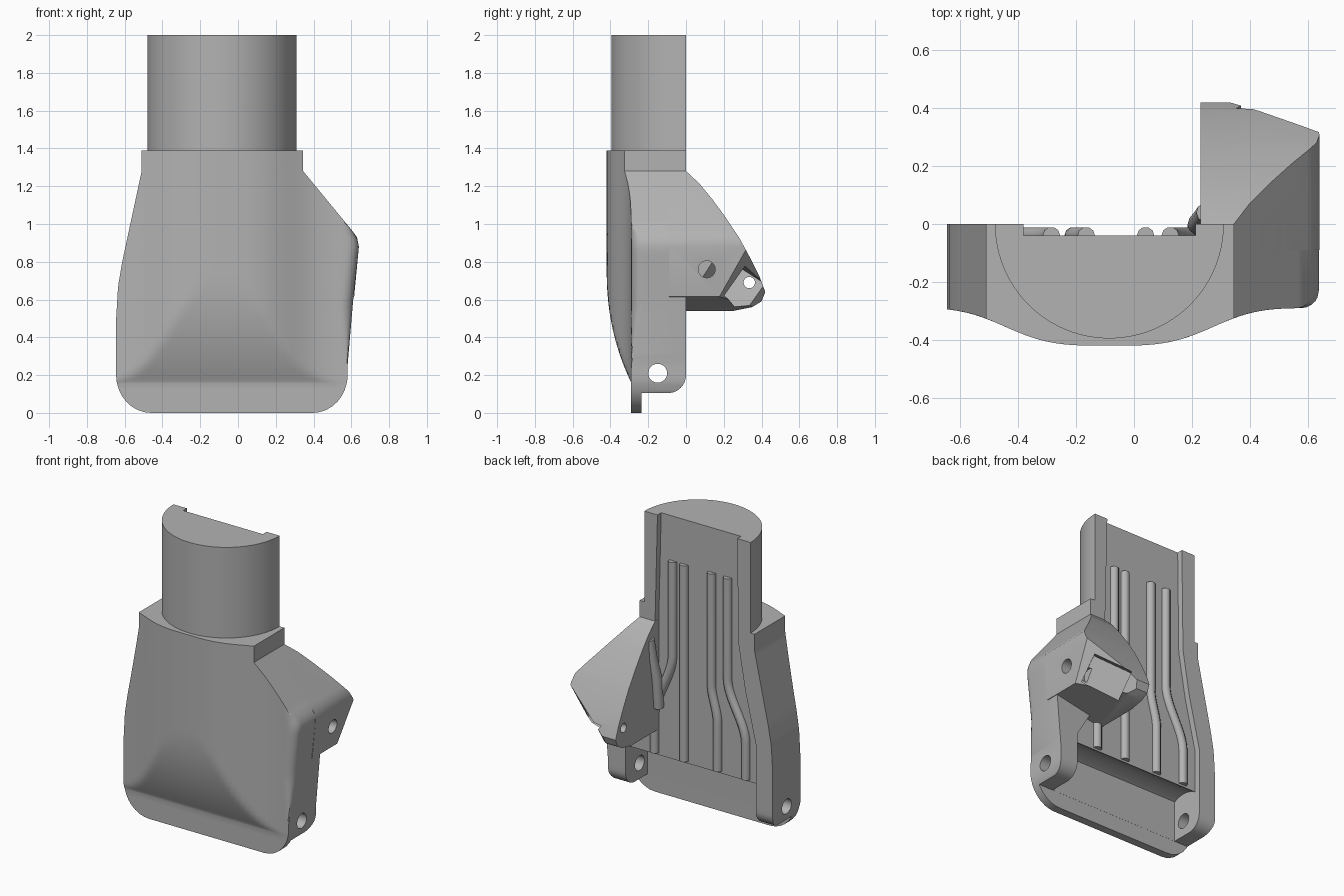
import bpy, bmesh, math
from mathutils import Matrix, Vector

cube = bpy.data.objects.get("Cube")
if cube:
    bpy.data.objects.remove(cube)

grey = bpy.data.materials.new("plain grey")
grey.use_nodes = True
grey.diffuse_color = (0.45, 0.45, 0.45, 1)
grey.node_tree.nodes["Principled BSDF"].inputs["Base Color"].default_value = (0.45, 0.45, 0.45, 1)


def loft(name, rings):
    """Closed solid through rings of equal point count."""
    bm = bmesh.new()
    loops = [[bm.verts.new(p) for p in ring] for ring in rings]
    n = len(loops[0])
    for a, b in zip(loops, loops[1:]):
        for i in range(n):
            j = (i + 1) % n
            bm.faces.new((a[i], a[j], b[j], b[i]))
    bm.faces.new(loops[0])
    bm.faces.new(loops[-1])
    bmesh.ops.recalc_face_normals(bm, faces=bm.faces)
    mesh = bpy.data.meshes.new(name)
    bm.to_mesh(mesh)
    bm.free()
    mesh.materials.append(grey)
    ob = bpy.data.objects.new(name, mesh)
    bpy.context.collection.objects.link(ob)
    return ob


def prism(name, pts, axis, lo, hi):
    """Extrude a 2D outline along the named axis."""
    place = {"x": lambda p, d: (d, p[0], p[1]),
             "y": lambda p, d: (p[0], d, p[1]),
             "z": lambda p, d: (p[0], p[1], d)}[axis]
    return loft(name, [[place(p, d) for p in pts] for d in (lo, hi)])


def arc(cx, cy, r, a0, a1, n):
    angles = [math.radians(a0 + (a1 - a0) * i / n) for i in range(n + 1)]
    return [(cx + r * math.cos(a), cy + r * math.sin(a)) for a in angles]


def rod(y, z, r, lo, hi):
    return prism("pin_cutter", arc(y, z, r, 0, 345, 23), "x", lo, hi)


def carve(ob, cutters, op="DIFFERENCE"):
    bpy.context.view_layer.objects.active = ob
    for c in cutters:
        c.hide_render = True
        mod = ob.modifiers.new("cut", "BOOLEAN")
        mod.operation, mod.solver, mod.object = op, "EXACT", c
        bpy.ops.object.modifier_apply(modifier=mod.name)


def smooth(ob):
    bpy.ops.object.select_all(action="DESELECT")
    ob.select_set(True)
    bpy.context.view_layer.objects.active = ob
    bpy.ops.object.shade_smooth_by_angle(angle=math.radians(28))


def lerp(table, z):
    for (z0, v0), (z1, v1) in zip(table, table[1:]):
        if z <= z1:
            return v0 + (v1 - v0) * (z - z0) / (z1 - z0)
    return table[-1][1]


# Palm outline and front surface
LEFT = [(0, -.645), (.5, -.645), (.67, -.635), (.8, -.613), (1.28, -.51), (1.4, -.51)]
RIGHT = [(0, .58), (.25, .58), (.6, .61), (.88, .64), (.93, .63), (.97, .6), (1.28, .345), (1.4, .345)]


def front(x, z, xr):
    bulge = -.29 - .13 * math.exp(-(abs(x + .085) / .398) ** 3.5)
    t = min(max((z - .16) / .6, 0), 1)
    slope = -.29 - .13 * (1 - (1 - t) ** 2.2)
    y = max(bulge, slope)
    r = .06 * min(max((z - .25) / .3, 0), max((1.0 - z) / .06, 0), 1)
    d = xr - x
    if d < r:
        y += r - math.sqrt(max(r * r - (r - d) ** 2, 0))
    return y


steps = [i / 40 for i in range(39)] + [.965, .98, .99, .996, 1]
heights = [0, .004, .015, .035, .06, .09, .12, .155, .165, .18]
heights += [.2 + .03 * i for i in range(36)] + [1.28, 1.39]
rings = []
for z in heights:
    k = max(0, (.2 - z) / .2)
    inset = .185 * (1 - math.sqrt(1 - k * k))
    xl, xr = lerp(LEFT, z) + inset, lerp(RIGHT, z) - inset
    xs = [xl + (xr - xl) * s for s in steps]
    rings.append([(x, front(x, z, xr), z) for x in xs] + [(xr, 0, z), (xl, 0, z)])
palm = loft("palm_shell", rings)

# Half-round wrist
wrist = prism("wrist", arc(-.085, 0, .395, 180, 360, 48), "z", 1.3, 2)

# Back recess, knuckle groove, ear rounding and pin hole
recess = prism("recess_cutter", [
    (-.38, 2.1), (-.39, 1.3), (-.44, 1.0), (-.52, .65), (-.52, .2),
    (.45, .2), (.45, .4), (.3, .65), (.24, 1.0), (.23, 1.3), (.21, 2.1)], "y", -.04, .2)
groove = prism("groove_cutter", [(-.235, -.1)] + arc(-.15, .21, .19, 116, 55, 12)
               + [(.2, .366), (.2, -.1)], "x", -.52, .45)
ears = prism("ear_cutter", [(-.235, -.1), (-.235, .105)] + arc(-.095, .2, .095, 270, 360, 10)
             + [(.1, .2), (.1, -.1)], "x", -.8, .8)
pin = rod(-.15, .21, .05, -.9, .9)
carve(palm, [recess, groove, ears, pin])
carve(wrist, [recess])

# Thumb mount: front outline crossed with side outline
thumb = prism("thumb_mount", [
    (.23, .54), (.615, .615), (.64, .88), (.63, .93), (.6, .97), (.345, 1.28), (.23, 1.28)], "y", -.1, .6)
side = prism("side_cutter", [
    (-.09, 1.3), (0, 1.28), (.07, 1.215), (.14, 1.13), (.21, 1.035), (.28, .93), (.34, .82),
    (.39, .72), (.42, .64), (.4, .59), (.35, .56), (.25, .54), (.18, .53), (-.09, .53)], "x", 0, 1)
carve(thumb, [side], "INTERSECT")

# Slanted mouth, its pocket and hinge holes
outer, upper, tip = Vector((.64, .16, .62)), Vector((.62, .33, .86)), Vector((.33, .42, .64))
v = (upper - outer).normalized()
n = (tip - outer).cross(v).normalized()
if n.y < 0:
    n = -n
u = v.cross(n)


def slanted_box(name, center, size):
    sx, sy, sz = (s / 2 for s in size)
    flat = [(-sx, -sy), (sx, -sy), (sx, sy), (-sx, sy)]
    return loft(name, [[center + u * a + v * b + n * c for a, b in flat] for c in (-sz, sz)])


mouth = slanted_box("mouth_cutter", outer + n * .5, (2, 2, 1))
pocket = slanted_box("pocket_cutter", Vector((.45, .275, .675)), (.25, .19, .3))
hinge = rod(.335, .69, .03, .1, .9)
side_hole = rod(.11, .76, .045, .45, .9)
carve(thumb, [mouth, pocket, hinge, side_hole])
carve(palm, [side_hole])


# Cord tubes on the recess floor
def tube(name, pts, r):
    curve = bpy.data.curves.new(name, "CURVE")
    curve.dimensions = "3D"
    curve.bevel_depth = r
    curve.bevel_resolution = 3
    curve.use_fill_caps = True
    s = curve.splines.new("POLY")
    s.points.add(len(pts) - 1)
    for p, co in zip(s.points, pts):
        p.co = (*co, 1)
    curve.materials.append(grey)
    ob = bpy.data.objects.new(name, curve)
    bpy.context.collection.objects.link(ob)


for i, (x0, x1, hi, lo) in enumerate([(.125, .26, 1.07, .62), (.04, .04, 1, .7),
                                      (-.165, -.21, .95, .7), (-.285, -.42, 1.02, .62)]):
    bend = []
    for k in range(13):
        t = k / 12
        bend.append((x0 + (x1 - x0) * t * t * (3 - 2 * t), -.04, hi + (lo - hi) * t))
    tube(f"cord_tube_{i + 1}", [(x0, -.04, 1.7)] + bend + [(x1, -.04, .38)], .03)
tube("thumb_cord_tube", [(.25, .04, 1.17), (.24, .025, 1.05), (.22, 0, .9), (.22, -.02, .7)], .035)

for c in (recess, groove, ears, pin, side, mouth, pocket, hinge, side_hole):
    bpy.data.objects.remove(c)
for ob in (palm, wrist, thumb):
    smooth(ob)
